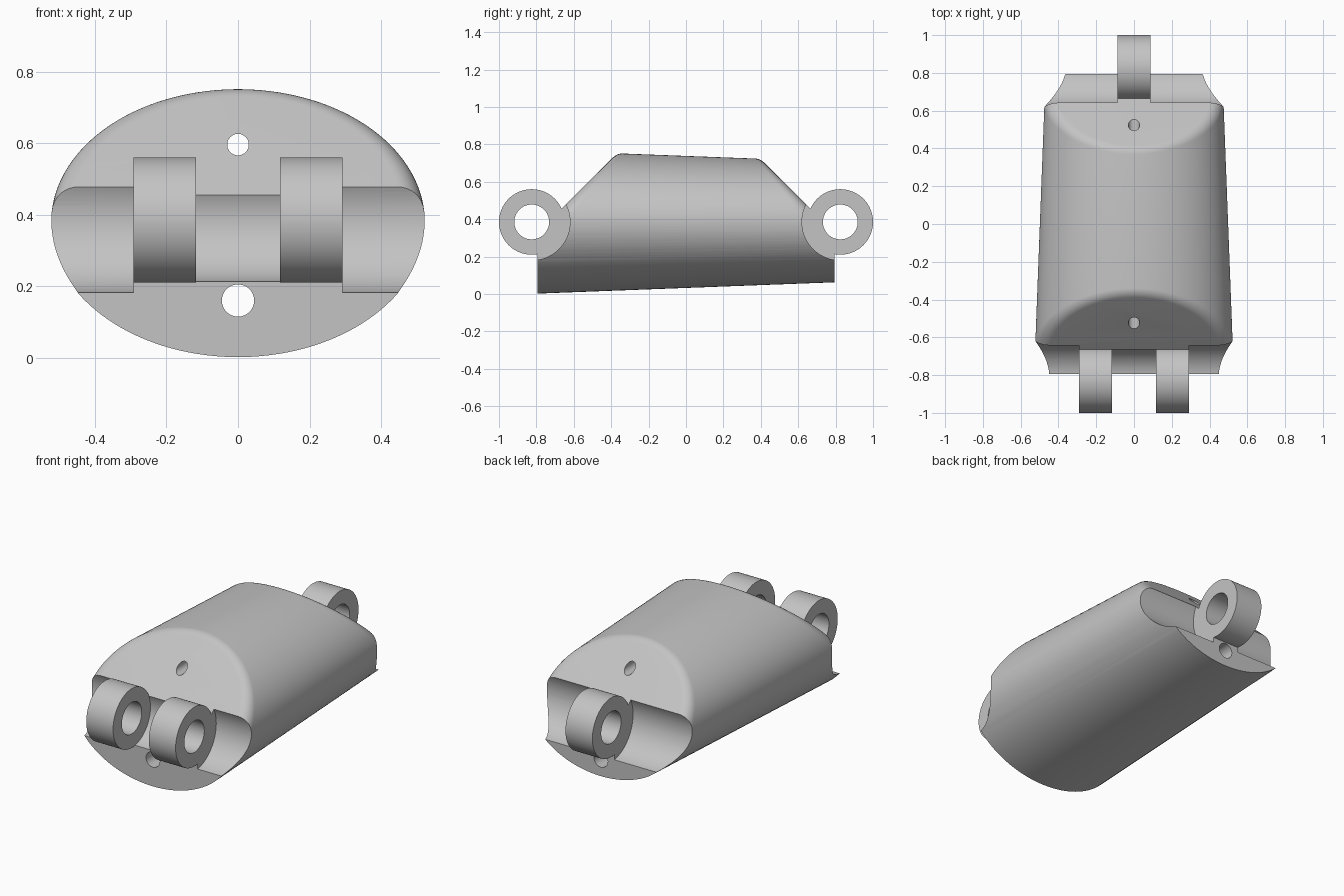
import bpy, bmesh
from math import cos, sin, pi, sqrt, radians
from mathutils import Vector, Matrix

cube = bpy.data.objects.get("Cube")
if cube:
    bpy.data.objects.remove(cube, do_unlink=True)

AXIS_Z = 0.385      # height of the body axis and of both hinge pins
PIN_Y = 0.825       # distance of the pins from the middle
END_Y = 0.795       # flat ends of the body
RAMP = 1.12         # ramps lie on z + |y| = RAMP
FILLET = 0.07
LUG_R, PIN_R, POCKET_R = 0.175, 0.093, 0.205
SIDES, STEPS = 128, 8

grey = bpy.data.materials.new("light_grey")
grey.use_nodes = True
colour = (0.55, 0.55, 0.55, 1)
grey.diffuse_color = colour
grey.node_tree.nodes["Principled BSDF"].inputs["Base Color"].default_value = colour


def make_object(name, bm):
    bmesh.ops.recalc_face_normals(bm, faces=bm.faces[:])
    mesh = bpy.data.meshes.new(name)
    bm.to_mesh(mesh)
    bm.free()
    mesh.materials.append(grey)
    obj = bpy.data.objects.new(name, mesh)
    bpy.context.scene.collection.objects.link(obj)
    return obj


def activate(obj):
    bpy.ops.object.select_all(action='DESELECT')
    obj.select_set(True)
    bpy.context.view_layer.objects.active = obj


def rod(name, axis, centre, radius, length):
    """Solid cylinder along the x or y axis."""
    bm = bmesh.new()
    turn = Matrix.Rotation(pi / 2, 4, 'Y' if axis == 'x' else 'X')
    bmesh.ops.create_cone(bm, cap_ends=True, segments=96, radius1=radius,
                          radius2=radius, depth=length,
                          matrix=Matrix.Translation(centre) @ turn)
    return make_object(name, bm)


def cut(obj, cutter):
    cutter.hide_render = True
    activate(obj)
    mod = obj.modifiers.new("cut", 'BOOLEAN')
    mod.operation = 'DIFFERENCE'
    mod.solver = 'EXACT'
    mod.object = cutter
    bpy.ops.object.modifier_apply(modifier=mod.name)
    bpy.data.objects.remove(cutter, do_unlink=True)


def smooth(obj):
    activate(obj)
    bpy.ops.object.shade_smooth_by_angle(angle=radians(30))


def fillet_arc(angle, side):
    """Rounded edge between the tapered oval wall and one ramp, wall first."""
    y = side * 0.5
    for _ in range(12):
        a, b = 0.4985 - 0.038 * y, 0.353 - 0.038 * y
        n = Vector((cos(angle) / a, 0, sin(angle) / b)).normalized()
        zc = AXIS_Z + b * sin(angle) - FILLET * n.z
        y = side * (RAMP - FILLET * sqrt(2) - zc)
    centre = Vector((a * cos(angle) - FILLET * n.x, y, zc))
    m = Vector((0, side, 1)).normalized()
    return [centre + FILLET * n.slerp(m, k / STEPS) for k in range(STEPS + 1)]


# Body: tapered oval tube closed by two ramps with rounded edges
bm = bmesh.new()
columns = []
for i in range(SIDES):
    t = 2 * pi * (i + 0.5) / SIDES
    points = fillet_arc(t, -1)[::-1] + fillet_arc(t, 1)
    columns.append([bm.verts.new(p) for p in points])
for i, col in enumerate(columns):
    nxt = columns[(i + 1) % SIDES]
    for k in range(len(col) - 1):
        bm.faces.new((col[k], nxt[k], nxt[k + 1], col[k + 1]))
for k in (0, -1):
    bm.faces.new([col[k] for col in columns])

# Flat ends
for side in (-1, 1):
    res = bmesh.ops.bisect_plane(
        bm, geom=bm.verts[:] + bm.edges[:] + bm.faces[:], dist=1e-6,
        plane_co=(0, side * END_Y, 0), plane_no=(0, side, 0), clear_outer=True)
    rim = [e for e in res["geom_cut"] if isinstance(e, bmesh.types.BMEdge)]
    bmesh.ops.edgeloop_fill(bm, edges=rim)
body = make_object("body", bm)

# Hinge pockets: wide clearance outside the lugs, snug seat between them
for side, half in ((-1, 0.292), (1, 0.088)):
    pin = Vector((0, side * PIN_Y, AXIS_Z))
    for x in (-1, 1):
        offset = Vector((x * (half + 0.5), 0, 0))
        cut(body, rod("pocket_cutter", 'x', pin + offset, POCKET_R, 1))
    cut(body, rod("seat_cutter", 'x', pin, LUG_R - 0.0005, 2 * half + 0.01))

# Cord holes running the whole length
for z, radius in ((0.596, 0.03), (0.16, 0.045)):
    cut(body, rod("cord_cutter", 'y', Vector((0, 0, z)), radius, 3))
smooth(body)

# Hinge lugs: a pair in front, a single one behind
for name, x, side, width in (("front_lug_right", -0.2045, -1, 0.175),
                             ("front_lug_left", 0.2045, -1, 0.175),
                             ("back_lug", 0, 1, 0.176)):
    centre = Vector((x, side * PIN_Y, AXIS_Z))
    lug = rod(name, 'x', centre, LUG_R, width)
    cut(lug, rod("pin_cutter", 'x', centre, PIN_R, 1))
    smooth(lug)
